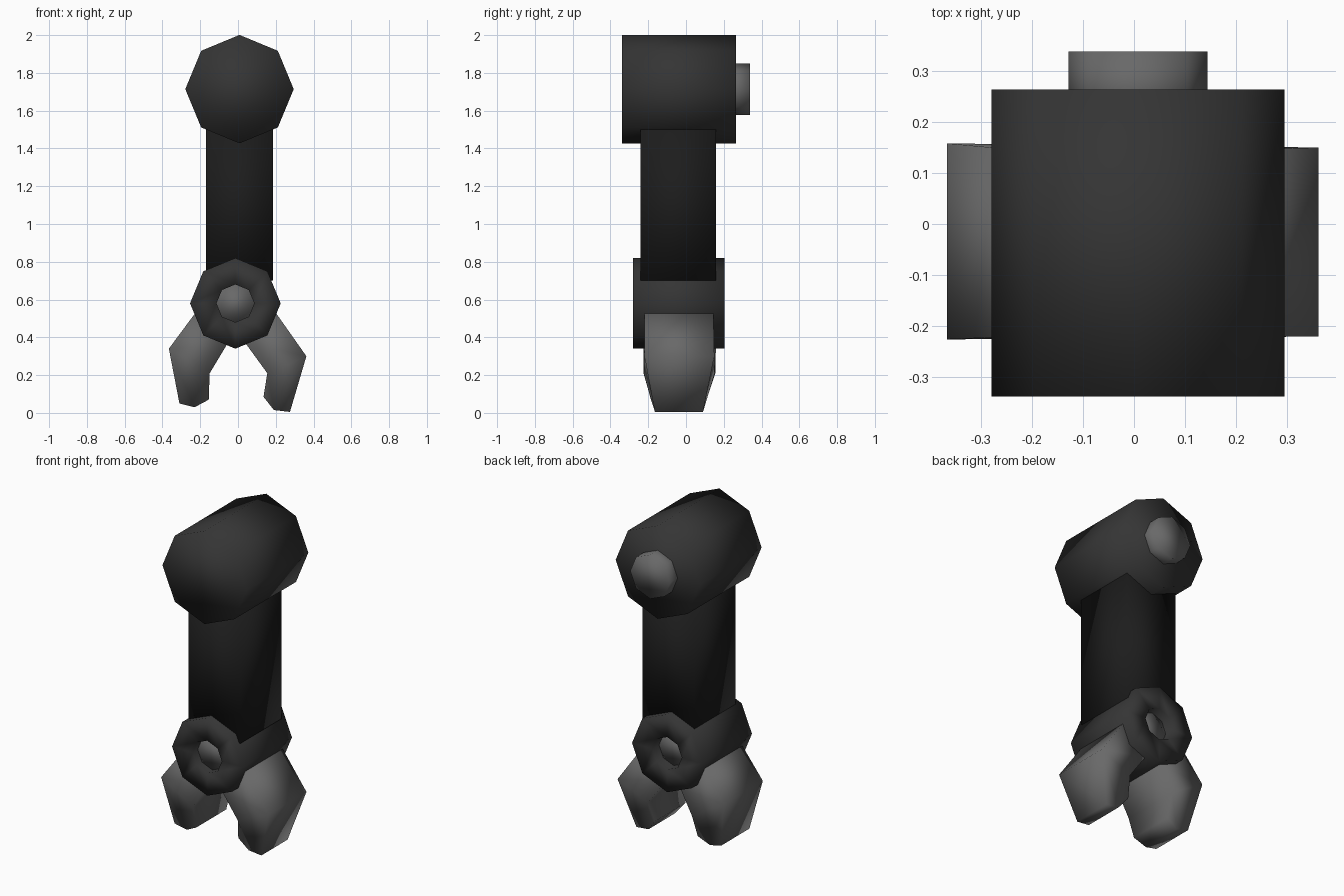
import bpy, bmesh, math

if "Cube" in bpy.data.objects:
    bpy.data.objects.remove(bpy.data.objects["Cube"])

def material(name, v):
    m = bpy.data.materials.new(name)
    m.diffuse_color = (v, v, v, 1)
    m.use_nodes = True
    m.node_tree.nodes["Principled BSDF"].inputs["Base Color"].default_value = m.diffuse_color
    return m

dark = material("dark_grey", 0.035)
black = material("near_black", 0.012)
steel = material("steel_grey", 0.14)

def loft(name, rings, mat, closed=False):
    """Join equal-length point rings into a solid; closed=True wraps last to first."""
    bm = bmesh.new()
    vs = [[bm.verts.new(p) for p in r] for r in rings]
    n = len(vs[0])
    pairs = list(zip(vs, vs[1:] + vs[:1])) if closed else list(zip(vs, vs[1:]))
    for a, b in pairs:
        for i in range(n):
            j = (i + 1) % n
            bm.faces.new((a[i], a[j], b[j], b[i]))
    if not closed:
        bm.faces.new(vs[0])
        bm.faces.new(vs[-1])
    bmesh.ops.recalc_face_normals(bm, faces=bm.faces)
    for f in bm.faces:
        f.smooth = True
    me = bpy.data.meshes.new(name)
    bm.to_mesh(me)
    bm.free()
    ob = bpy.data.objects.new(name, me)
    me.materials.append(mat)
    bpy.context.collection.objects.link(ob)
    return ob

def octagon(x, z, r, y):
    return [(x + r * math.cos(k * math.pi / 4), y, z + r * math.sin(k * math.pi / 4))
            for k in range(8)]

# Upper joint drum and its rear pin
loft("upper_joint", [octagon(0.008, 1.714, 0.287, y) for y in (-0.338, 0.264)], dark)
loft("upper_pin", [octagon(0.008, 1.714, 0.136, y) for y in (0.2, 0.338)], steel)

# Square arm between the joints
def arm_ring(z):
    return [(-0.17, -0.24, z), (0.185, -0.24, z), (0.185, 0.16, z), (-0.17, 0.16, z)]
loft("arm", [arm_ring(0.7), arm_ring(1.52)], black)

# Lower joint: ring-shaped drum with a recessed pin
cx, cz = -0.014, 0.58
loft("lower_joint", [octagon(cx, cz, r, y) for r, y in
                     ((0.24, -0.28), (0.24, 0.203), (0.1, 0.203), (0.1, -0.28))],
     dark, closed=True)
loft("lower_pin", [octagon(cx, cz, 0.1, y) for y in (-0.23, 0.14)], steel)

# Fingers: front profile as (x, z, y_front, y_back), narrowing to the tip
def finger(name, prof):
    loft(name, [[(x, yf, z) for x, z, yf, yb in prof],
                [(x, yb, z) for x, z, yf, yb in prof]], steel)

finger("right_finger", [
    (0.20, 0.53, -0.22, 0.145), (0.362, 0.30, -0.22, 0.15),
    (0.275, 0.005, -0.165, 0.09), (0.19, 0.015, -0.167, 0.093),
    (0.135, 0.085, -0.19, 0.11), (0.155, 0.21, -0.223, 0.152),
    (0.035, 0.375, -0.22, 0.145)])
finger("left_finger", [
    (-0.225, 0.53, -0.22, 0.145), (-0.366, 0.34, -0.226, 0.158),
    (-0.31, 0.05, -0.175, 0.10), (-0.23, 0.03, -0.17, 0.095),
    (-0.155, 0.07, -0.185, 0.107), (-0.15, 0.21, -0.225, 0.155),
    (-0.06, 0.36, -0.22, 0.145)])
